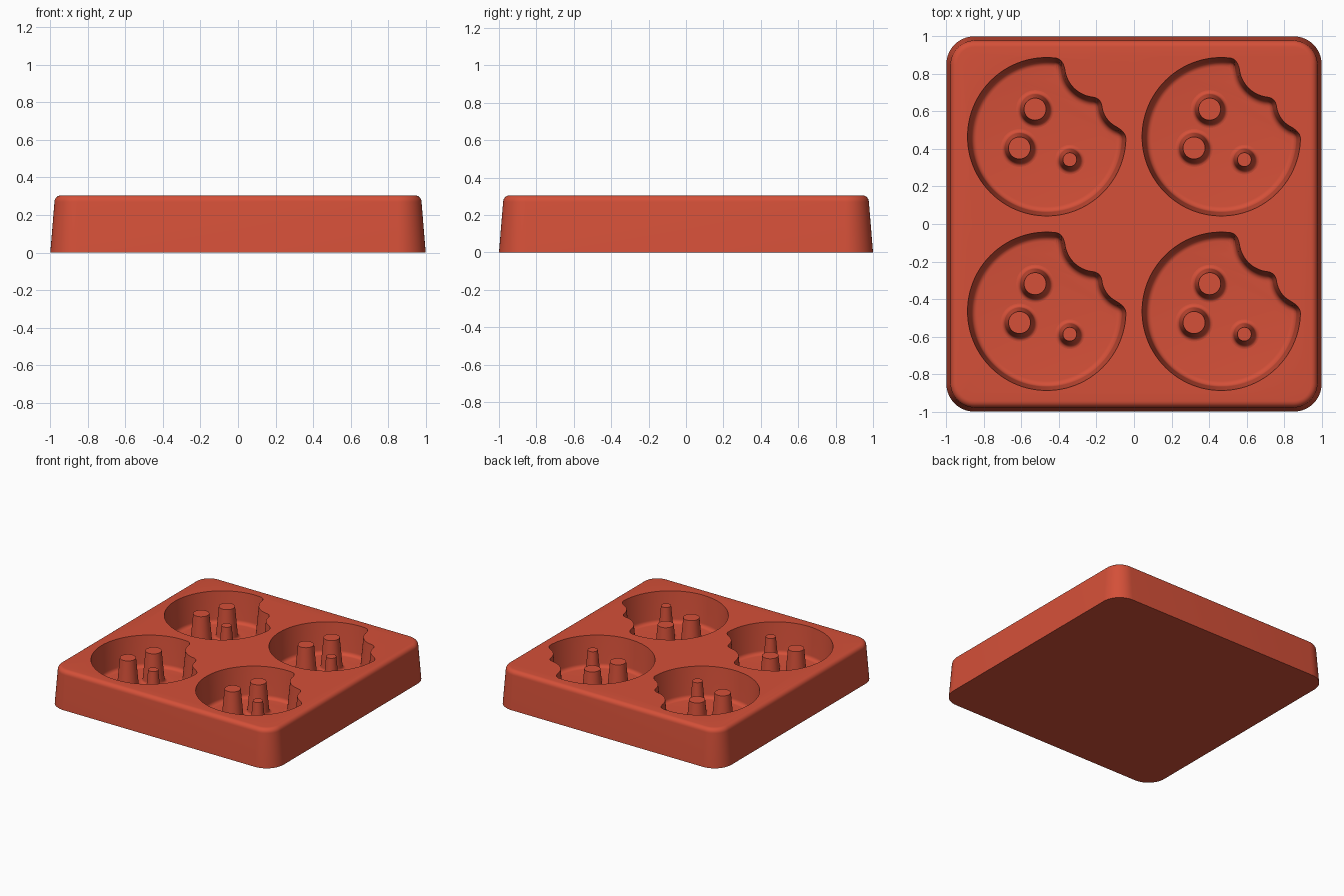
import bpy, bmesh, math
from mathutils import Vector

if "Cube" in bpy.data.objects:
    bpy.data.objects.remove(bpy.data.objects["Cube"], do_unlink=True)

HEIGHT, FLOOR, DRAFT = 0.305, 0.06, math.tan(math.radians(4.7))
PITCH, COOKIE_R = 0.465, 0.422

# Silicone colour
silicone = bpy.data.materials.new("terracotta_red")
silicone.use_nodes = True
colour = (0.66, 0.08, 0.04, 1)
silicone.diffuse_color = colour
silicone.node_tree.nodes["Principled BSDF"].inputs["Base Color"].default_value = colour


def loft(name, rings):
    """Closed solid skinned through equal-sized rings, bottom to top."""
    bm = bmesh.new()
    loops = [[bm.verts.new(p) for p in ring] for ring in rings]
    n = len(loops[0])
    for low, high in zip(loops, loops[1:]):
        for i in range(n):
            j = (i + 1) % n
            bm.faces.new((low[i], low[j], high[j], high[i]))
    bm.faces.new(loops[0][::-1])
    bm.faces.new(loops[-1])
    bmesh.ops.recalc_face_normals(bm, faces=bm.faces)
    mesh = bpy.data.meshes.new(name)
    bm.to_mesh(mesh)
    bm.free()
    mesh.materials.append(silicone)
    obj = bpy.data.objects.new(name, mesh)
    bpy.context.collection.objects.link(obj)
    return obj


def select(obj):
    bpy.ops.object.select_all(action='DESELECT')
    obj.select_set(True)
    bpy.context.view_layer.objects.active = obj


def smooth(obj):
    select(obj)
    bpy.ops.object.shade_smooth_by_angle(angle=math.radians(30))


def square_ring(half, radius, z, steps=12):
    """Square outline with rounded corners."""
    pts = []
    for quarter in range(4):
        mid = math.pi / 4 + quarter * math.pi / 2
        cx = math.copysign(half - radius, math.cos(mid))
        cy = math.copysign(half - radius, math.sin(mid))
        for k in range(steps + 1):
            a = quarter * math.pi / 2 + k / steps * math.pi / 2
            pts.append((cx + radius * math.cos(a), cy + radius * math.sin(a), z))
    return pts


def circle_ring(radius, z, n=40):
    return [(radius * math.cos(2 * math.pi * i / n),
             radius * math.sin(2 * math.pi * i / n), z) for i in range(n)]


# Bitten cookie outline: a disc minus two bites, with softened corners
BITES = [(Vector((0.265, 0.38)), 0.17), (Vector((0.435, 0.18)), 0.142)]
SOFT = 0.05


def cookie_distance(p):
    parts = [p.length - COOKIE_R] + [r - (p - c).length for c, r in BITES]
    parts = [d + SOFT for d in parts]
    outside = math.sqrt(sum(max(d, 0) ** 2 for d in parts))
    return min(max(parts), 0) + outside - SOFT


def cookie_ring(inset, z, n=200):
    ring = []
    for i in range(n):
        a = 2 * math.pi * i / n
        ray = Vector((math.cos(a), math.sin(a)))
        low, high = 0.0, 0.5
        for _ in range(24):
            mid = (low + high) / 2
            if cookie_distance(ray * mid) < -inset:
                low = mid
            else:
                high = mid
        ring.append((ray.x * low, ray.y * low, z))
    return ring


def fillet(radius, steps=6):
    """Quarter-round pairs: inward distance from the wall, height from the flat."""
    for k in range(steps + 1):
        a = k / steps * math.pi / 2
        yield radius * (1 - math.sin(a)), radius * (1 - math.cos(a))


# Tray block: drafted sides and a rounded top edge
EDGE = 0.035
rings = [square_ring(1.0, 0.15, 0)]
for inward, drop in reversed(list(fillet(EDGE))):
    shrink = DRAFT * (HEIGHT - EDGE) + inward
    rings.append(square_ring(1 - shrink, 0.15 - shrink, HEIGHT - drop))
tray = loft("mold_tray", rings)

# Cookie cavities, cut out of the tray
BASE = 0.03
profile = [(DRAFT * (HEIGHT - FLOOR) + inward, FLOOR + rise) for inward, rise in fillet(BASE)]
profile += [(0, HEIGHT), (0, HEIGHT + 0.05)]
centres = [(x, y) for x in (-PITCH, PITCH) for y in (-PITCH, PITCH)]
for x, y in centres:
    cutter = loft("cavity_cutter", [cookie_ring(i, z) for i, z in profile])
    cutter.location = (x, y, 0)
    cutter.hide_render = True
    select(tray)
    cut = tray.modifiers.new("cavity", 'BOOLEAN')
    cut.operation = 'DIFFERENCE'
    cut.solver = 'EXACT'
    cut.object = cutter
    bpy.context.view_layer.update()
    bpy.ops.object.modifier_apply(modifier=cut.name)
    bpy.data.objects.remove(cutter, do_unlink=True)
smooth(tray)

# Chip pillars: drafted posts flaring into the cavity floor
CHIPS = [(-0.145, -0.06, 0.059), (-0.062, 0.147, 0.059), (0.123, -0.122, 0.037)]
for x, y in centres:
    for dx, dy, top in CHIPS:
        foot = top + DRAFT * (HEIGHT - FLOOR)
        rings = [circle_ring(foot + 0.022, FLOOR - 0.01)]
        rings += [circle_ring(foot + out, FLOOR + rise)
                  for out, rise in reversed([(0.022 * (1 - math.sin(k * math.pi / 12)),
                                              0.022 * (1 - math.cos(k * math.pi / 12)))
                                             for k in range(6, -1, -1)])]
        rings.sort(key=lambda ring: ring[0][2])
        rings.append(circle_ring(top, HEIGHT))
        pillar = loft("chip_pillar", rings)
        pillar.location = (x + dx, y + dy, 0)
        smooth(pillar)
